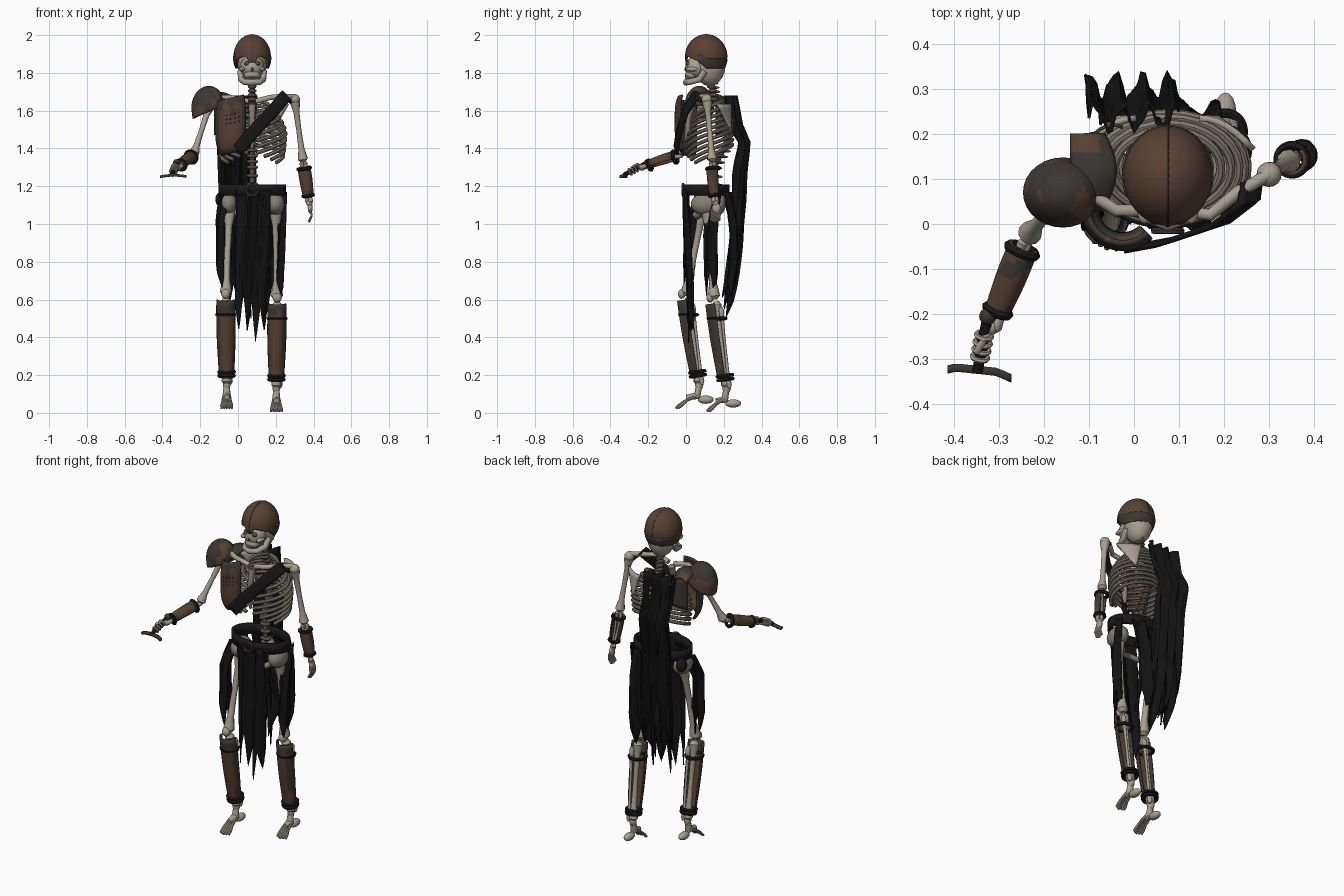
import bpy, bmesh, math, random
from mathutils import Vector as V, noise

random.seed(11)
cube = bpy.data.objects.get("Cube")
if cube:
    bpy.data.objects.remove(cube, do_unlink=True)


def material(name, *rgb):
    m = bpy.data.materials.new(name)
    m.use_nodes = True
    m.diffuse_color = (*rgb, 1)
    m.node_tree.nodes["Principled BSDF"].inputs["Base Color"].default_value = (*rgb, 1)
    return m


BONE = material("bone", .39, .35, .28)
AGED = material("aged bone", .24, .21, .165)
SPINE = material("spine brown", .09, .068, .058)
RUST = material("rusted metal", .095, .053, .033)
STEEL = material("dark metal", .045, .038, .033)
LEATHER = material("black leather", .01, .009, .009)
CLOTH = material("black cloth", .006, .006, .006)
MX = .075     # body axis


def finish(name, bm, mats, rule=None, thick=0):
    bmesh.ops.recalc_face_normals(bm, faces=bm.faces)
    mats = mats if isinstance(mats, tuple) else (mats,)
    if rule:
        for f in bm.faces:
            f.material_index = int(rule(f.calc_center_median()))
    me = bpy.data.meshes.new(name)
    bm.to_mesh(me)
    bm.free()
    for m in mats:
        me.materials.append(m)
    me.shade_smooth()
    me.set_sharp_from_angle(angle=math.radians(40))
    ob = bpy.data.objects.new(name, me)
    bpy.context.collection.objects.link(ob)
    if thick:
        s = ob.modifiers.new("thickness", "SOLIDIFY")
        s.thickness, s.offset = thick, 0


def ball(name, loc, size, mat):
    bm = bmesh.new()
    bmesh.ops.create_uvsphere(bm, u_segments=16, v_segments=10, radius=1)
    bmesh.ops.scale(bm, vec=V(size), verts=bm.verts)
    bmesh.ops.translate(bm, vec=V(loc), verts=bm.verts)
    finish(name, bm, mat)


def tube(name, pts, radii, mat, sides=10):
    pts = [V(p) for p in pts]
    radii = radii if isinstance(radii, list) else [radii] * len(pts)
    bm, rings, old, side = bmesh.new(), [], None, None
    for i, p in enumerate(pts):
        t = (pts[min(i + 1, len(pts) - 1)] - pts[max(i - 1, 0)]).normalized()
        side = old.rotation_difference(t) @ side if old else t.orthogonal().normalized()
        old, up = t, t.cross(side)
        turn = [math.tau * k / sides for k in range(sides)]
        rings.append([bm.verts.new(p + radii[i] * (math.cos(a) * side + math.sin(a) * up)) for a in turn])
    for a, b in zip(rings, rings[1:]):
        for k in range(sides):
            n = (k + 1) % sides
            bm.faces.new((a[k], a[n], b[n], b[k]))
    bm.faces.new(rings[0])
    bm.faces.new(rings[-1])
    finish(name, bm, mat)


def bone(name, a, b, r):
    shape = [(0, .8), (.04, 1.6), (.1, 1.4), (.2, .95), (.5, .8), (.8, .95), (.9, 1.4), (.96, 1.6), (1, .8)]
    tube(name, [V(a).lerp(V(b), t) for t, _ in shape], [r * s for _, s in shape], BONE)


def ring(name, centre, axis, radius, r, mat):
    q = V(axis).to_track_quat("Z", "Y")
    angles = [math.tau * k / 24 for k in range(25)]
    tube(name, [V(centre) + q @ V((math.cos(a), math.sin(a), 0)) * radius for a in angles], r, mat, 6)


def sheet(name, f, nu, nv, mats, rule=None, thick=.008):
    bm = bmesh.new()
    g = [[bm.verts.new(f(u / nu, v / nv)) for u in range(nu + 1)] for v in range(nv + 1)]
    for a, b in zip(g, g[1:]):
        for k in range(nu):
            bm.faces.new((a[k], a[k + 1], b[k + 1], b[k]))
    bmesh.ops.remove_doubles(bm, verts=bm.verts, dist=.0005)
    finish(name, bm, mats, rule, thick)


def path(pts, t):
    t *= len(pts) - 1
    i = min(int(t), len(pts) - 2)
    return V(pts[i]).lerp(V(pts[i + 1]), t - i)


def guard(name, a, b, ra, rb, facing, sweep, rule, straps):
    # Curved plate wrapped round a limb
    a, b = V(a), V(b)
    axis = (b - a).normalized()
    e = (V(facing) - axis * V(facing).dot(axis)).normalized()
    s = axis.cross(e)

    def f(u, v):
        ang = math.radians(sweep) * (u - .5)
        bulge = (ra + (rb - ra) * v) * (1 + .12 * math.sin(math.pi * v))
        return a.lerp(b, v) + bulge * (math.cos(ang) * e + math.sin(ang) * s)
    sheet(name, f, 18, 14, (RUST, STEEL), rule)
    for t in straps:
        ring(name + "_strap", a.lerp(b, t), axis, (ra + (rb - ra) * t) * 1.1, .01, LEATHER)


def cloth(name, centres, width, side, tatter, fold, teeth, waves=13):
    # Hanging folds with a hem torn into long and short points
    hem = [(1 - tatter * (random.uniform(0, .5) if k % 2 else random.uniform(.6, 1)), 0, 0) for k in range(2 * teeth + 1)]
    hem[teeth // 2 * 2 + 1] = (1, 0, 0)
    side = V(side)

    def f(u, v):
        p = path(centres, v * path(hem, u).x)
        ripple = fold * math.sin(u * waves + 2 * v) + .35 * fold * math.sin(u * waves * 2.3 + 6 * v)
        return p + side * width * (u - .5) + V((-side.y, side.x, 0)) * ripple
    sheet(name, f, teeth * 6, 18, CLOTH, thick=.006)


# Skull
ball("cranium", (MX, .125, 1.845), (.076, .085, .115), BONE)
ball("face", (MX, .055, 1.83), (.064, .06, .06), BONE)
ball("upper_jaw", (MX, .03, 1.79), (.045, .035, .028), BONE)
ball("nose_hole", (MX, .002, 1.82), (.008, .01, .013), SPINE)
jaw = [(-.062, .1, 1.81), (-.058, .07, 1.765), (-.04, .015, 1.752), (0, 0, 1.75)]
tube("lower_jaw", [(MX + x, y, z) for x, y, z in jaw + [(-x, y, z) for x, y, z in jaw[-2::-1]]], .017, BONE)
for s in (-1, 1):
    ball("eye_socket", (MX + s * .028, .012, 1.85), (.015, .014, .013), SPINE)
    ball("cheekbone", (MX + s * .052, .035, 1.82), (.017, .035, .013), BONE)
for k in range(-4, 5):
    for z in (1.778, 1.765):
        ball("tooth", (MX + k * .008, k * k * .0012, z), (.004, .005, .008), BONE)


# Helmet
def dome(u, v, grow=0):
    a = math.tau * u
    front = max(0, -math.cos(a))
    rim = 1.83 + .06 * front ** .7 - (.035 if front > .98 else 0)
    polar = v * math.acos((rim - 1.885) / .115)
    wide, deep = .095 + grow, .107 + grow
    return V((MX + wide * math.sin(polar) * math.sin(a), .107 + deep * math.sin(polar) * math.cos(a),
              1.885 + (.115 + grow) * math.cos(polar)))


sheet("helmet", dome, 40, 20, RUST)
sheet("helmet_neck_band", lambda u, v: dome(.31 * (2 * u - 1), .8 + .22 * v, .004), 30, 6, (STEEL, RUST),
      lambda c: noise.noise(c * 14) > .3, .006)
tube("helmet_seam", [dome(.5, 1 - k / 12, .002) for k in range(12)] + [dome(0, k / 14, .002) for k in range(12)],
     .0035, STEEL, 6)

# Spine and ribs
column = [(MX, .13, 1.75), (MX, .15, 1.66), (MX, .22, 1.55), (MX, .21, 1.42), (MX, .15, 1.3), (MX, .16, 1.12)]
for k in range(21):
    p = path(column, k / 20)
    ball("vertebra", p, (.022 + .012 * k / 20, .024, .012), SPINE)
    ball("vertebra_spur", p + V((0, .022, -.005)), (.007, .02, .007), SPINE)
tube("spinal_core", column, .014, SPINE)
for i in range(10):
    t = i / 9
    w = .085 + .1 * math.sin(min(1, t * 1.5 + .05) * math.pi / 2) - .02 * t * t
    d = .07 + .05 * min(1, t * 2.5)
    reach = math.pi * (.96 if i < 7 else .96 - .08 * (i - 6))
    for s in (-1, 1):
        pts = []
        for k in range(15):
            a = reach * k / 14
            pts.append((MX + s * w * math.sin(a), .125 + d * math.cos(a),
                        1.655 - .235 * t - (.09 + .06 * t) * (a / math.pi) ** 1.4))
        tube("rib", pts, .0105, AGED, 8)
tube("breastbone", [(MX, .03, 1.63), (MX, .012, 1.56), (MX, .008, 1.45), (MX, .012, 1.4)], [.02, .016, .017, .007], AGED)
tube("left_collarbone", [(MX + .02, .03, 1.65), (.17, .02, 1.67), (.23, .07, 1.675), (.3, .11, 1.675)], .014, BONE)
tube("right_collarbone", [(MX - .02, .03, 1.65), (-.04, .03, 1.67), (-.1, .07, 1.67), (-.16, .09, 1.65)], .014, BONE)
for s in (-1, 1):
    sheet("shoulder_blade", lambda u, v: V((MX + s * (.07 + .12 * u * (1 - v) + .04 * v),
          .235 - .07 * u * u * (1 - v), 1.635 - .14 * v)), 6, 6, BONE, thick=.014)

# Pelvis and belt
ball("sacrum", (MX, .18, 1.11), (.045, .03, .06), AGED)
for s in (-1, 1):
    ball("hip_wing", (MX + s * .125, .1, 1.105), (.048, .075, .058), AGED)
    tube("pubic_bone", [(MX + s * .1, .1, 1.07), (MX + s * .05, .06, 1.04), (MX, .05, 1.05)], .017, AGED)
sheet("belt", lambda u, v: V((MX + .17 * math.sin(math.tau * u), .11 + .112 * math.cos(math.tau * u),
      1.15 + .06 * v)), 40, 2, LEATHER, thick=.016)
ring("buckle", (MX, -.015, 1.18), (0, 1, 0), .03, .008, STEEL)
ball("belt_pouch", (-.09, .17, 1.13), (.03, .035, .04), LEATHER)

# Cloth
cloth("front_cloth", [(.08, .0, 1.18), (.08, .008, .9), (.075, .022, .65), (.07, .025, .37)], .18, (1, 0, 0), .32, .014, 4)
cloth("back_cloth", [(.06, .22, 1.17), (.055, .25, 1.0), (.055, .26, .8), (.06, .215, .55)], .27, (1, 0, 0), .25, .016, 5, 19)
cloth("left_cloth", [(.235, .15, 1.17), (.235, .125, .95), (.225, .13, .62)], .075, (.3, .95, 0), .25, .014, 2, 7)
cloth("right_cloth", [(-.07, .08, 1.15), (-.09, .02, 1.02), (-.085, .01, .66)], .075, (.45, .89, 0), .25, .014, 2, 7)
cloth("cape", [(0, .235, 1.68), (-.005, .26, 1.53), (-.01, .31, 1.43), (-.005, .285, 1.28), (0, .28, 1.1), (.005, .265, .9),
      (.02, .24, .7), (.045, .205, .5)], .2, (1, 0, 0), .25, .028, 4, 21)


# Chest armour
def chest(u, v):
    a = math.radians(-105 + 150 * u)
    taper = 1 - .25 * (2 * v - .9) ** 4
    return V((-.025 + .09 * math.sin(a) * taper, .035 - .09 * math.cos(a) * taper, 1.67 - .29 * v + .02 * math.sin(a)))


sheet("chest_plate", chest, 20, 20, (RUST, STEEL),
      lambda c: c.x < -.095 or c.z > 1.63 + .1 * noise.noise(c * 20) or c.x > .02 or c.z < 1.4, .01)
for i in range(4):
    for j in range(3):
        ball("plate_hole", chest(.55 + .09 * i, .3 + .08 * j), (.006, .007, .004), LEATHER)
sheet("back_plate", lambda u, v: V((-.125 + .1 * u, .16 + .06 * math.sin(u * 2), 1.66 - (.19 - .05 * u) * v)), 8, 8, STEEL)
sheet("collar_plate", lambda u, v: V((-.14 + .1 * u * (.7 + .3 * math.sin(v * 3)), .03 + .17 * v,
      1.645 + .03 * math.sin(v * 3) + .02 * math.sin(u * 3))), 10, 12, (STEEL, RUST), lambda c: c.y > .16 and c.x < -.08)


def pauldron(u, v):
    a, b = math.tau * u, v * 1.85
    x, y, z = .08 * math.sin(b) * math.cos(a), .073 * math.sin(b) * math.sin(a), .1 * math.cos(b)
    return V((-.158 + x - .25 * max(0, z), .07 + y, 1.62 + z + .45 * x))


sheet("shoulder_guard", pauldron, 28, 14, (STEEL, RUST),
      lambda c: c.z < 1.62 and c.x < -.17 or noise.noise(c * 15) > .22, .01)
sash = [(.262, .1, 1.66), (.255, .05, 1.68), (.19, .0, 1.605), (.07, -.04, 1.475), (.0, -.053, 1.39)]
sheet("chest_strap", lambda u, v: path(sash, v) + V((.045, .014, -.048)) * (u - .5), 4, 20, LEATHER, thick=.012)

# Arms
ARMS = {"left": [(.3, .11, 1.66), (.345, .14, 1.33), (.378, .155, 1.11)],
        "right": [(-.15, .08, 1.63), (-.235, -.025, 1.365), (-.318, -.23, 1.3)]}
for name, (shoulder, elbow, wrist) in ARMS.items():
    ball(name + "_shoulder_joint", shoulder, (.028, .028, .028), BONE)
    bone(name + "_upper_arm", shoulder, elbow, .017)
    for s in (-.009, .009):
        bone(name + "_forearm", V(elbow) + V((s, s, 0)), V(wrist) + V((s, -s, 0)), .008)
    ball(name + "_wrist", wrist, (.017, .017, .017), BONE)
    facing = (-.2, -.2, 1) if name == "right" else (.4, -1, 0)
    a, b = V(elbow).lerp(V(wrist), .12), V(elbow).lerp(V(wrist), .86)
    guard(name + "_bracer", a, b, .03, .024, facing, 230, lambda c: noise.noise(c * 16) > .25, (.06, .94))
ball("left_palm", (.382, .16, 1.085), (.013, .023, .03), BONE)
for k in range(5):
    y = .138 + .011 * k
    tube("left_finger", [(.383, y, 1.08), (.39, y - .004, 1.045), (.376, y - .006, 1.01 + .004 * abs(k - 2))], .006, BONE, 6)

# Right hand with broken hilt
grip = [(-.325, -.205, 1.325), (-.348, -.328, 1.26)]
tube("hilt", grip, .012, LEATHER)
ball("pommel", grip[0], (.019, .019, .018), STEEL)
for k in range(4):
    ring("right_finger", path(grip, .35 + .13 * k), V(grip[1]) - V(grip[0]), .017, .006, BONE)
tube("right_thumb", [(-.318, -.23, 1.3), (-.335, -.26, 1.315), (-.35, -.285, 1.3)], .008, BONE)
sheet("hilt_guard", lambda u, v: V((-.413 + .14 * u, -.317 - .015 * u - .012 * max(0, abs(u - .45) * 4 - 1.3) + .018 * (v - .5),
      1.25 + .008 * math.sin(u * 3))), 12, 2, STEEL, thick=.014)

# Legs and feet
LEGS = {"right": ((-.045, .09, 1.08), (-.065, .0, .62), (-.06, .07, .15), (-.06, -.055, .025)),
        "left": ((.2, .11, 1.08), (.207, .15, .6), (.203, .215, .13), (.203, .11, .008))}
for name, (hip, knee, ankle, toe) in LEGS.items():
    ball(name + "_hip_joint", hip, (.033, .033, .033), BONE)
    bone(name + "_thigh", hip, knee, .02)
    ball(name + "_kneecap", V(knee) + V((0, -.022, .01)), (.024, .02, .026), BONE)
    bone(name + "_shin", V(knee) + V((0, .01, -.01)), ankle, .017)
    bone(name + "_calf_bone", V(knee) + V((.024, .035, -.04)), V(ankle) + V((.018, .015, 0)), .009)
    top, low = V(knee) + V((0, .002, -.02)), V(knee).lerp(V(ankle), .9)
    guard(name + "_greave", top, low, .046, .036, (0, -1, 0), 180, lambda c: c.z > .52 + .1 * noise.noise(c * 12)
          or abs(c.x - knee[0]) > .034 + .02 * noise.noise(c * 15), (.95, 1))
    ring(name + "_knee_strap", V(knee) + V((0, .014, -.1)), (0, 0, 1), .046, .01, LEATHER)
    ball(name + "_ankle", ankle, (.02, .022, .03), BONE)
    ball(name + "_heel", V(ankle) + V((0, .035, -.08)), (.024, .042, .022), BONE)
    tube(name + "_instep", [ankle, V(ankle) + V((0, -.01, -.06)), V(ankle).lerp(V(toe), .55)], [.016, .022, .015], BONE)
    for k in range(-2, 3):
        start, end = V(ankle) + V((k * .006, -.01, -.055)), V(toe) + V((k * .014, abs(k) * .007, 0))
        middle = start.lerp(end, .55) + V((0, 0, .008))
        tube(name + "_toe", [start, middle, middle.lerp(end, .6), end], [.01, .007, .009, .006], BONE, 8)
